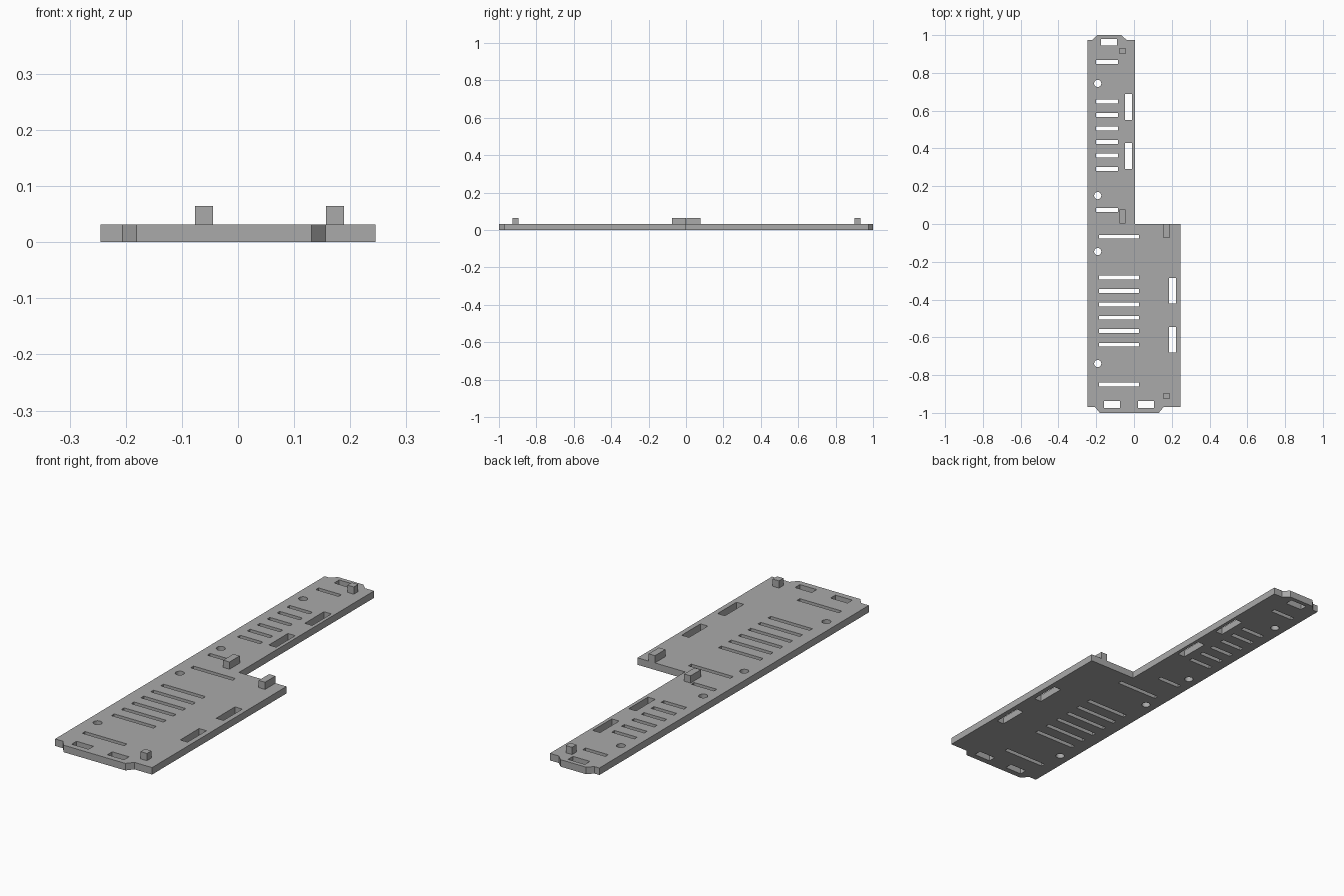
import bpy, bmesh, math

if "Cube" in bpy.data.objects:
    bpy.data.objects.remove(bpy.data.objects["Cube"])

T = 0.032        # plate thickness
PEG_TOP = 0.065  # height of the locating pegs

grey = bpy.data.materials.new("plain grey")
grey.diffuse_color = (0.40, 0.40, 0.40, 1)
grey.use_nodes = True
grey.node_tree.nodes["Principled BSDF"].inputs["Base Color"].default_value = grey.diffuse_color


def rect(x0, x1, y0, y1):
    return [(x0, y0), (x1, y0), (x1, y1), (x0, y1)]


def circle(x, y, r, n=24):
    return [(x + r * math.cos(2 * math.pi * i / n),
             y + r * math.sin(2 * math.pi * i / n)) for i in range(n)]


# Plate outline: wide front half, narrow back half, chamfered end tabs
outline = [(-0.245, -0.97), (-0.206, -0.97), (-0.181, -1.0), (0.131, -1.0),
           (0.156, -0.97), (0.245, -0.97), (0.245, 0.0), (0.005, 0.0),
           (0.005, 0.975), (-0.04, 0.975), (-0.067, 1.0), (-0.195, 1.0),
           (-0.22, 0.975), (-0.245, 0.975)]
loops = [outline]

# Narrow cross slots, short at the back and long at the front
for y in (0.857, 0.648, 0.577, 0.505, 0.434, 0.363, 0.291, 0.074):
    loops.append(rect(-0.2, -0.085, y - 0.01, y + 0.01))
for y in (-0.067, -0.283, -0.355, -0.426, -0.496, -0.567, -0.639, -0.85):
    loops.append(rect(-0.185, 0.027, y - 0.01, y + 0.01))

# Lengthwise windows along the right edges
for y in (0.62, 0.36):
    loops.append(rect(-0.048, -0.011, y - 0.069, y + 0.069))
for y in (-0.354, -0.613):
    loops.append(rect(0.185, 0.222, y - 0.068, y + 0.068))

# End tab windows
loops.append(rect(-0.175, -0.09, 0.944, 0.98))
for x in (-0.159, 0.021):
    loops.append(rect(x, x + 0.085, -0.973, -0.938))

# Round screw holes
for y in (0.744, 0.15, -0.146, -0.739):
    loops.append(circle(-0.192, y, 0.019))

# Filled and extruded plate
curve = bpy.data.curves.new("plate", 'CURVE')
curve.dimensions = '2D'
curve.fill_mode = 'BOTH'
curve.extrude = T / 2
for pts in loops:
    s = curve.splines.new('POLY')
    s.points.add(len(pts) - 1)
    for p, (x, y) in zip(s.points, pts):
        p.co = (x, y, T / 2, 1)
    s.use_cyclic_u = True
plate = bpy.data.objects.new("plate", curve)
bpy.context.collection.objects.link(plate)
bpy.context.view_layer.objects.active = plate
plate.select_set(True)
bpy.ops.object.convert(target='MESH')
plate = bpy.context.object

# Weld, centre on height and clean up the plate mesh
bm = bmesh.new()
bm.from_mesh(plate.data)
bmesh.ops.remove_doubles(bm, verts=bm.verts, dist=1e-5)
low = min(v.co.z for v in bm.verts)
bmesh.ops.translate(bm, verts=bm.verts, vec=(0, 0, -low))
bmesh.ops.recalc_face_normals(bm, faces=bm.faces)
for f in bm.faces:
    f.smooth = False
bm.to_mesh(plate.data)
bm.free()
plate.data.materials.clear()
plate.data.materials.append(grey)


def peg(name, x0, x1, y0, y1):
    z0, z1 = T - 0.002, PEG_TOP
    me = bpy.data.meshes.new(name)
    b = bmesh.new()
    bmesh.ops.create_cube(b, size=1)
    for v in b.verts:
        v.co = ((x0 + x1) / 2 + v.co.x * (x1 - x0),
                (y0 + y1) / 2 + v.co.y * (y1 - y0),
                (z0 + z1) / 2 + v.co.z * (z1 - z0))
    b.to_mesh(me)
    b.free()
    me.materials.append(grey)
    bpy.context.collection.objects.link(bpy.data.objects.new(name, me))


# Locating pegs: a long one at the middle step and a small one at each end
peg("back_middle_peg", -0.077, -0.045, 0.003, 0.077)
peg("back_end_peg", -0.077, -0.045, 0.9, 0.932)
peg("front_middle_peg", 0.157, 0.189, -0.075, 0.0)
peg("front_end_peg", 0.157, 0.189, -0.927, -0.895)
